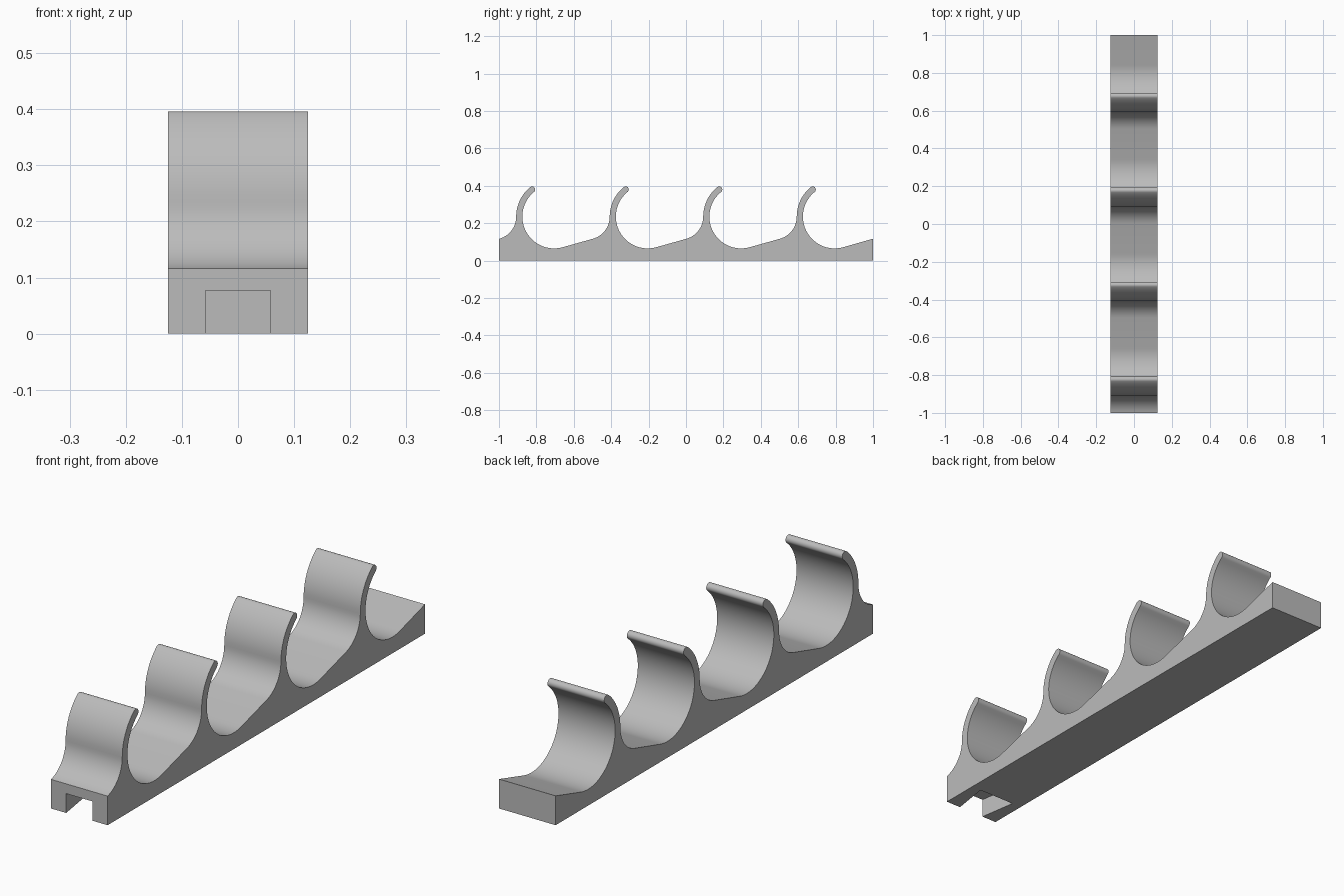
import bpy
import bmesh
from math import sin, cos, radians

old = bpy.data.objects.get("Cube")
if old:
    bpy.data.objects.remove(old, do_unlink=True)

HALF_WIDTH = 0.125
PITCH = 0.5
AXIS_Z = 0.235       # height of the cradle centres
INNER_R = 0.17
OUTER_R = 0.203
FILLET_R = 0.123
RAMP = 16            # slope of the ramp between cradles, degrees
TIP = 129            # where the hook ends, degrees

grey = bpy.data.materials.new("light_grey")
grey.use_nodes = True
grey.diffuse_color = (0.5, 0.5, 0.5, 1)
grey.node_tree.nodes["Principled BSDF"].inputs["Base Color"].default_value = (0.5, 0.5, 0.5, 1)


def arc(y, z, r, start, end, steps):
    """Points of an arc in the y-z plane, angles in degrees."""
    angles = [radians(start + (end - start) * i / steps) for i in range(steps + 1)]
    return [(y + r * cos(a), z + r * sin(a)) for a in angles]


def prism(name, points, to_3d, offset):
    """Extrude a closed outline into a solid object."""
    bm = bmesh.new()
    face = bm.faces.new([bm.verts.new(to_3d(a, b)) for a, b in points])
    result = bmesh.ops.extrude_face_region(bm, geom=[face])
    moved = [v for v in result["geom"] if isinstance(v, bmesh.types.BMVert)]
    bmesh.ops.translate(bm, verts=moved, vec=offset)
    bmesh.ops.recalc_face_normals(bm, faces=bm.faces)
    mesh = bpy.data.meshes.new(name)
    bm.to_mesh(mesh)
    bm.free()
    mesh.materials.append(grey)
    obj = bpy.data.objects.new(name, mesh)
    bpy.context.collection.objects.link(obj)
    return obj


# Side outline: four hooks joined by gentle ramps
outline = [(-1, 0), (-1, 0.116)]
mid_r = (INNER_R + OUTER_R) / 2
tip_r = (OUTER_R - INNER_R) / 2
for i in range(4):
    y = -0.705 + i * PITCH
    fillet_y = y - OUTER_R - FILLET_R
    outline += arc(fillet_y, AXIS_Z, FILLET_R, RAMP - 90, 0, 14)
    outline += arc(y, AXIS_Z, OUTER_R, 180, TIP, 12)[1:]
    tip_y = y + mid_r * cos(radians(TIP))
    tip_z = AXIS_Z + mid_r * sin(radians(TIP))
    outline += arc(tip_y, tip_z, tip_r, TIP, TIP - 180, 10)[1:-1]
    outline += arc(y, AXIS_Z, INNER_R, TIP, 270 + RAMP, 36)
outline += [(1, 0.117), (1, 0)]
rack = prism("hook_rack", outline, lambda y, z: (-HALF_WIDTH, y, z), (2 * HALF_WIDTH, 0, 0))

# Dovetail socket cut under the front end
socket = [(-0.058, -1), (0.058, -1), (0.082, -0.845), (-0.082, -0.845)]
socket = [(-0.05, -1.05)] + socket[:1] + socket[3:1:-1] + socket[1:2] + [(0.05, -1.05)]
cutter = prism("socket_cutter", socket, lambda x, y: (x, y, -0.05), (0, 0, 0.127))
cutter.hide_render = True

cut = rack.modifiers.new("socket", "BOOLEAN")
cut.operation = "DIFFERENCE"
cut.solver = "EXACT"
cut.object = cutter
bpy.ops.object.select_all(action="DESELECT")
bpy.context.view_layer.objects.active = rack
rack.select_set(True)
bpy.ops.object.modifier_apply(modifier=cut.name)
bpy.data.objects.remove(cutter, do_unlink=True)

bpy.ops.object.shade_smooth_by_angle(angle=radians(30))
